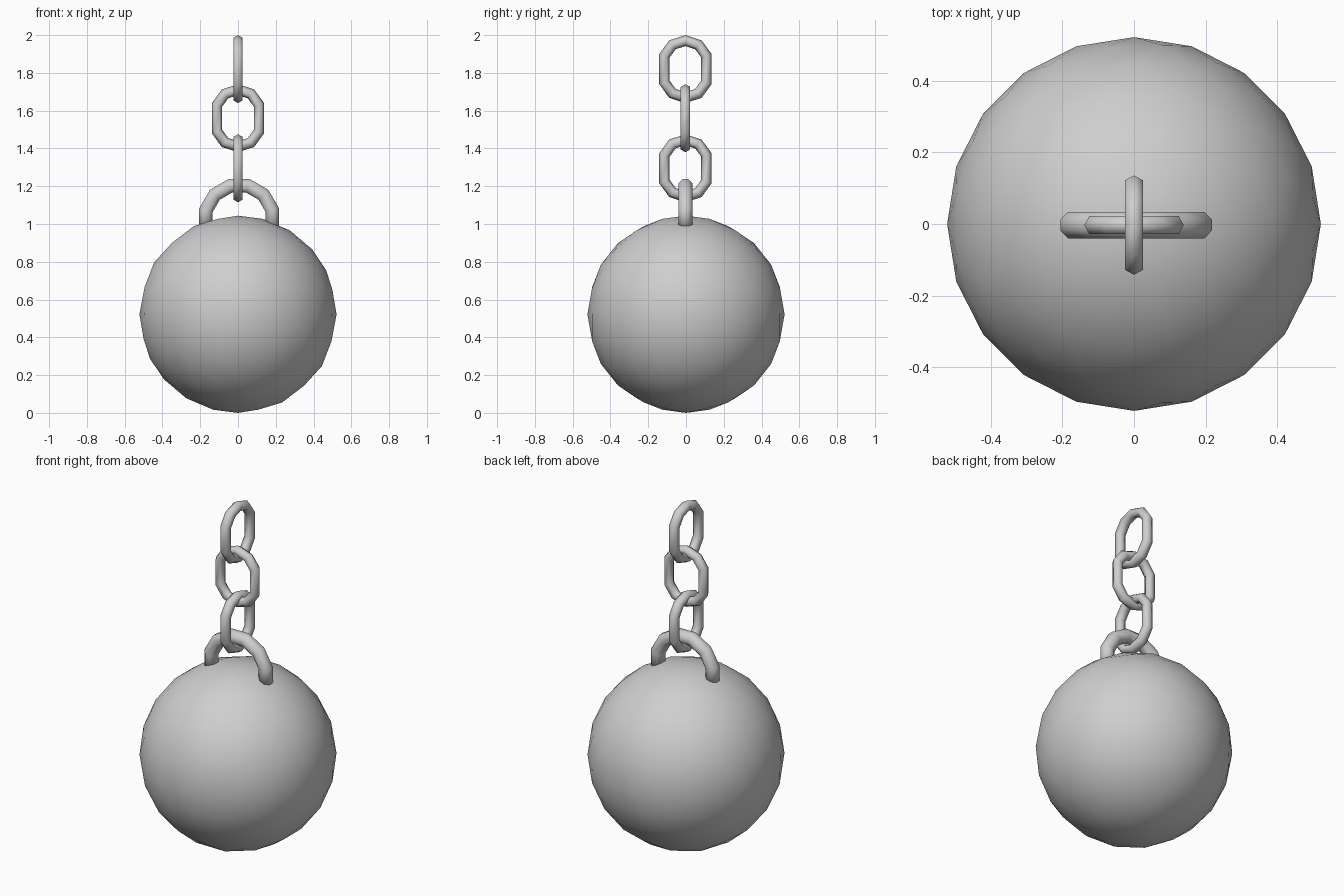
import bpy, bmesh
from math import sin, cos, pi, radians
from mathutils import Vector

cube = bpy.data.objects.get("Cube")
if cube:
    bpy.data.objects.remove(cube, do_unlink=True)

# One plain iron grey
iron = bpy.data.materials.new("iron_grey")
iron.use_nodes = True
grey = (0.62, 0.62, 0.62, 1)
iron.diffuse_color = grey
iron.node_tree.nodes["Principled BSDF"].inputs["Base Color"].default_value = grey


def finish(name, bm, location):
    """Turn a bmesh into a smooth, coloured object."""
    bmesh.ops.recalc_face_normals(bm, faces=bm.faces)
    for face in bm.faces:
        face.smooth = True
    mesh = bpy.data.meshes.new(name)
    bm.to_mesh(mesh)
    bm.free()
    mesh.materials.append(iron)
    obj = bpy.data.objects.new(name, mesh)
    obj.location = location
    bpy.context.collection.objects.link(obj)
    return obj


def sweep(angles, major, minor, sides, stretch=0, turn=0, closed=False):
    """Bend a many-sided bar round the y axis, pulling the halves apart in z."""
    bm = bmesh.new()
    rings = []
    for a in angles:
        shift = stretch if sin(a) > 0 else -stretch
        ring = []
        for s in range(sides):
            t = 2 * pi * s / sides + turn
            r = major + minor * cos(t)
            ring.append(bm.verts.new(Vector((r * cos(a), minor * sin(t), r * sin(a) + shift))))
        rings.append(ring)
    pairs = list(zip(rings, rings[1:]))
    if closed:
        pairs.append((rings[-1], rings[0]))
    else:
        bm.faces.new(rings[0])
        bm.faces.new(rings[-1])
    for a, b in pairs:
        for s in range(sides):
            n = (s + 1) % sides
            bm.faces.new((a[s], a[n], b[n], b[s]))
    return bm


# Heavy ball
bm = bmesh.new()
bmesh.ops.create_icosphere(bm, subdivisions=3, radius=0.522)
finish("ball", bm, (0, 0, 0.522))

# Arched shackle sunk into the top of the ball
arch = [radians(a) for a in range(-15, 196, 30)]
finish("shackle", sweep(arch, 0.182, 0.04, 8, turn=pi / 8), (0.006, -0.003, 1.026))

# Three chain links, alternately turned a quarter
loop = [radians(18 + 36 * i) for i in range(10)]
for name, z, quarter in (("lower_link", 1.295, 1), ("middle_link", 1.56, 0), ("upper_link", 1.82, 1)):
    link = finish(name, sweep(loop, 0.117, 0.029, 6, stretch=0.034, closed=True), (0, -0.003, z))
    link.rotation_euler.z = quarter * pi / 2
